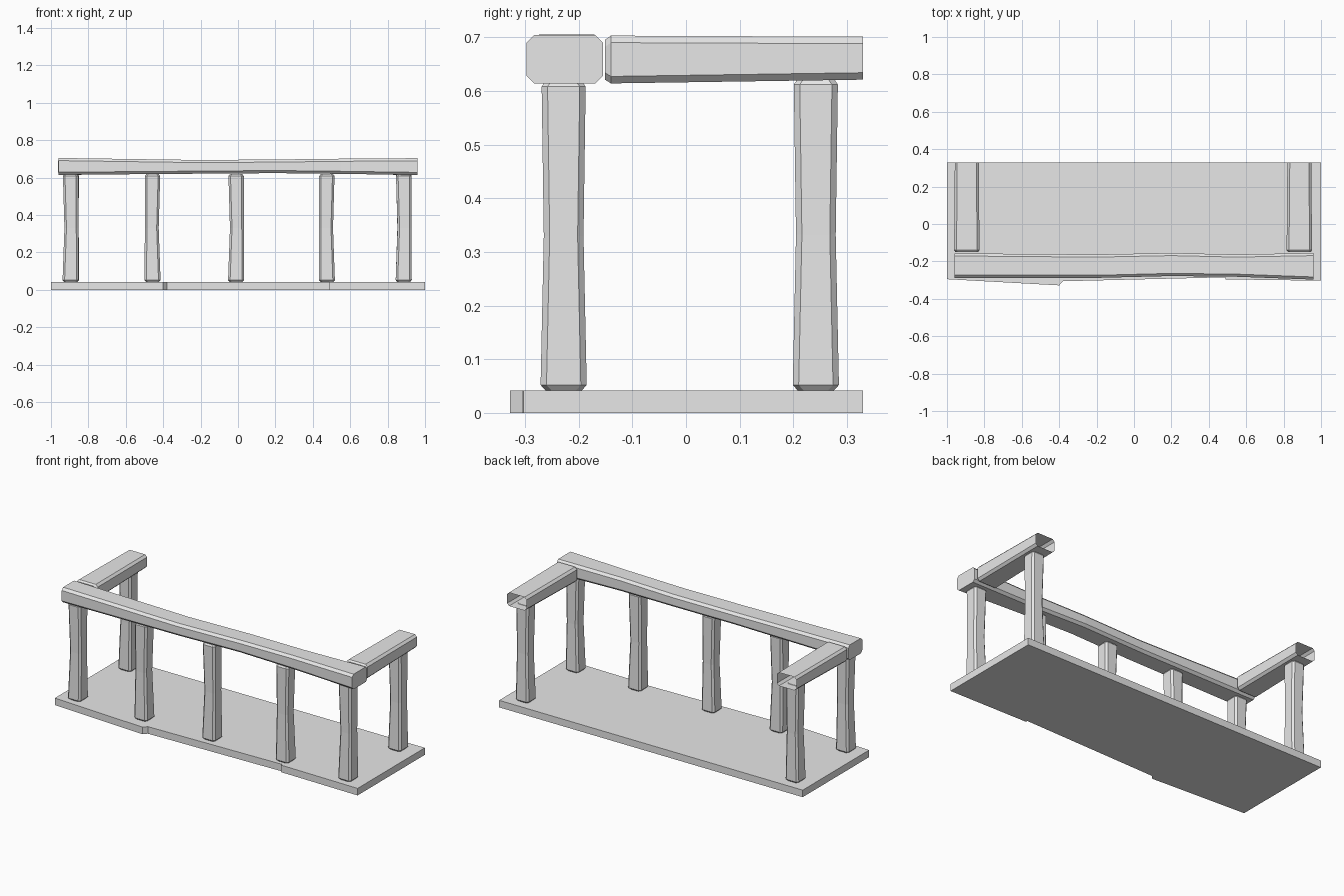
import bpy
import bmesh

cube = bpy.data.objects.get("Cube")
if cube:
    bpy.data.objects.remove(cube, do_unlink=True)

grey = bpy.data.materials.new("plain grey")
grey.use_nodes = True
colour = (0.8, 0.8, 0.8, 1)
grey.diffuse_color = colour
grey.node_tree.nodes["Principled BSDF"].inputs["Base Color"].default_value = colour


def finish(name, bm):
    bmesh.ops.recalc_face_normals(bm, faces=bm.faces)
    mesh = bpy.data.meshes.new(name)
    bm.to_mesh(mesh)
    bm.free()
    mesh.materials.append(grey)
    obj = bpy.data.objects.new(name, mesh)
    bpy.context.collection.objects.link(obj)
    return obj


def place(axis, along, u, v):
    return {"x": (along, u, v), "y": (u, along, v), "z": (u, v, along)}[axis]


def beam(name, axis, stations, chamfer, open_end=False):
    """Loft chamfered rectangles; station = (along, u0, u1, v0, v1)."""
    bm = bmesh.new()
    rings = []
    c = chamfer
    for along, u0, u1, v0, v1 in stations:
        outline = [(u0 + c, v0), (u1 - c, v0), (u1, v0 + c), (u1, v1 - c),
                   (u1 - c, v1), (u0 + c, v1), (u0, v1 - c), (u0, v0 + c)]
        rings.append([bm.verts.new(place(axis, along, u, v)) for u, v in outline])
    for a, b in zip(rings, rings[1:]):
        for i in range(8):
            j = (i + 1) % 8
            bm.faces.new((a[i], a[j], b[j], b[i]))
    bm.faces.new(rings[0])
    if not open_end:
        bm.faces.new(rings[-1])
    return finish(name, bm)


def post(name, x, y, top, lean):
    # Slightly waisted post with chamfered ends
    def section(z, half, shift=0):
        return (z, x + shift - half, x + shift + half, y - half, y + half)
    mid = (top + 0.042) / 2
    beam(name, "z", [section(0.042, 0.034), section(0.052, 0.043),
                     section(mid, 0.037, lean), section(top - 0.01, 0.041),
                     section(top, 0.034)], 0.011)


# Floor slab with uneven front planks
bm = bmesh.new()
outline = [(-1, 0.33), (-1, -0.295), (-0.4, -0.328), (-0.38, -0.306),
           (0.49, -0.285), (0.49, -0.296), (1, -0.303), (1, 0.33)]
slab = bm.faces.new([bm.verts.new((x, y, 0)) for x, y in outline])
extruded = bmesh.ops.extrude_face_region(bm, geom=[slab])["geom"]
bmesh.ops.translate(bm, vec=(0, 0, 0.042),
                    verts=[g for g in extruded if isinstance(g, bmesh.types.BMVert)])
# Keep a closed underside
if not any(f.calc_center_median().z < 0.001 for f in bm.faces):
    bm.faces.new([v for v in bm.verts if v.co.z < 0.001])
finish("floor_slab", bm)

# Front posts
for i, x in enumerate((-0.895, -0.457, -0.01, 0.475, 0.886)):
    post(f"front_post_{i + 1}", x, -0.228, 0.618, (-1) ** i * 0.004)

# Back posts
for side, x in (("right", -0.892), ("left", 0.886)):
    post(f"back_post_{side}", x, 0.242, 0.622, 0.003)

# Long front rail, sagging a little in the middle
beam("front_rail", "x", [
    (-0.96, -0.288, -0.157, 0.615, 0.705),
    (-0.2, -0.288, -0.163, 0.621, 0.694),
    (0.2, -0.278, -0.155, 0.624, 0.697),
    (0.55, -0.282, -0.163, 0.62, 0.701),
    (0.96, -0.297, -0.155, 0.614, 0.704)], 0.014)

# Side rails, open at the back where the next segment joins
for side, x0, x1 in (("right", -0.962, -0.826), ("left", 0.816, 0.952)):
    beam(f"side_rail_{side}", "y", [
        (-0.151, x0 + 0.008, x1 - 0.008, 0.621, 0.695),
        (-0.14, x0, x1, 0.614, 0.703),
        (0.33, x0 + 0.004, x1 - 0.004, 0.621, 0.701)], 0.013, open_end=True)
